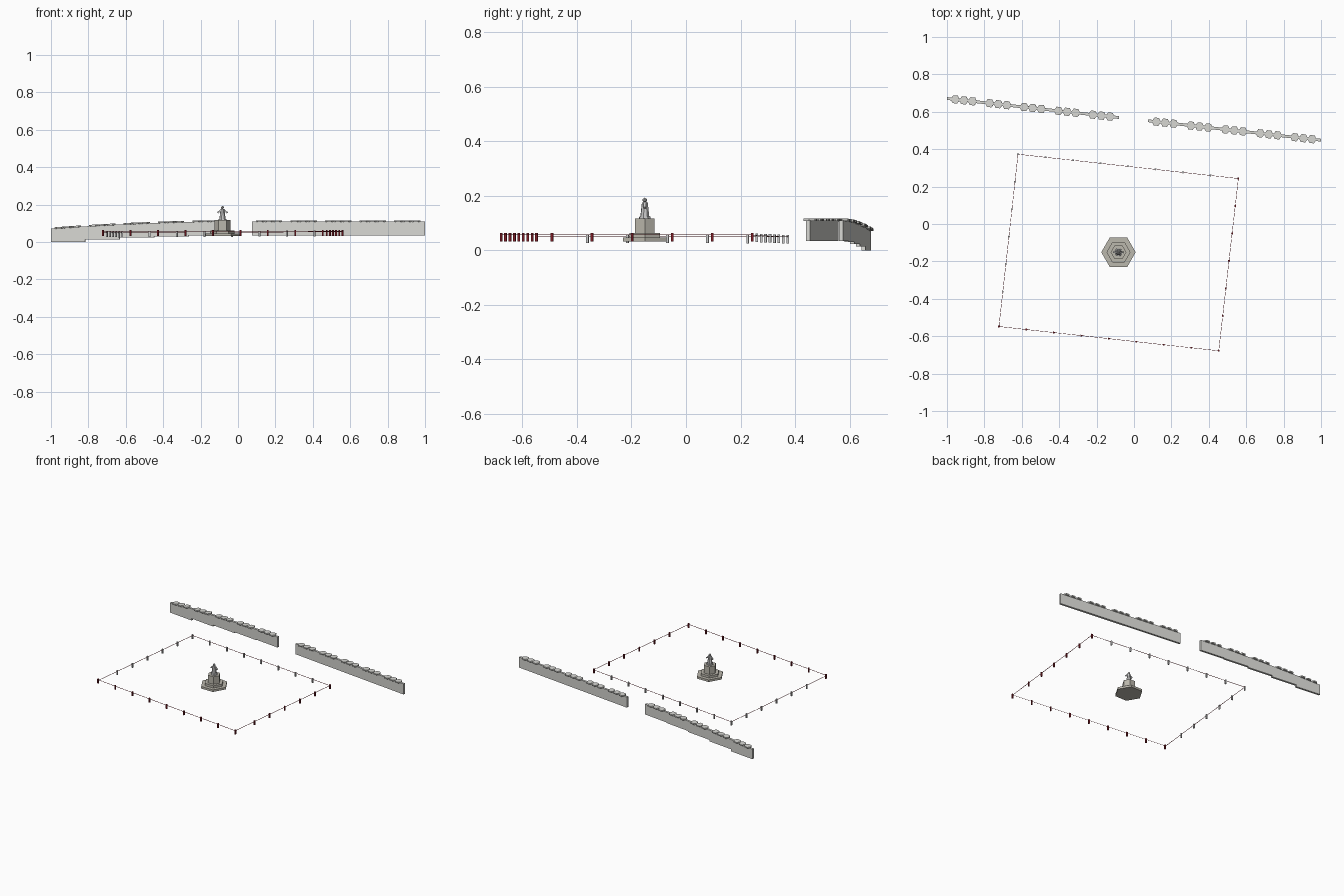
import bpy, bmesh, math
from mathutils import Vector, Matrix

if "Cube" in bpy.data.objects:
    bpy.data.objects.remove(bpy.data.objects["Cube"])

ROT = math.radians(-6.4)
HEX = Matrix.Rotation(math.pi / 6, 4, 'Z')  # turns hexagon corners to +-x


def mat(name, c):
    m = bpy.data.materials.new(name)
    m.diffuse_color = (*c, 1)
    m.use_nodes = True
    m.node_tree.nodes["Principled BSDF"].inputs["Base Color"].default_value = m.diffuse_color
    return m


red = mat("dark_red", (0.22, 0.012, 0.02))
tan = mat("tan_stone", (0.5, 0.48, 0.42))
pale = mat("pale_stone", (0.68, 0.68, 0.65))


def make(name, bm, m=None):
    bmesh.ops.recalc_face_normals(bm, faces=bm.faces)
    me = bpy.data.meshes.new(name)
    bm.to_mesh(me)
    bm.free()
    ob = bpy.data.objects.new(name, me)
    bpy.context.collection.objects.link(ob)
    if m:
        me.materials.append(m)


def box(bm, center, size, rot=Matrix()):
    bmesh.ops.create_cube(bm, size=1, matrix=Matrix.Translation(center) @ rot @ Matrix.Diagonal((*size, 1)))


def cone(bm, x, y, z0, z1, r0, r1, n=6):
    bmesh.ops.create_cone(bm, cap_ends=True, segments=n, radius1=r0, radius2=r1, depth=z1 - z0,
                          matrix=Matrix.Translation((x, y, (z0 + z1) / 2)) @ HEX)


def prism(bm, a, b, thick, bottom, ta, tb):
    # upright panel from a to b with a flat bottom and sloped top
    side = Vector((-(b - a).y, (b - a).x)).normalized() * thick / 2
    loops = []
    for s in (side, -side):
        loops.append([bm.verts.new((*(p + s), z)) for p, z in ((a, bottom), (b, bottom), (b, tb), (a, ta))])
    bm.faces.new(loops[0])
    bm.faces.new(loops[1][::-1])
    for i in range(4):
        j = (i + 1) % 4
        bm.faces.new((loops[0][i], loops[1][i], loops[1][j], loops[0][j]))


def wall(name, start, end, bottoms, tops):
    start, end = Vector(start), Vector(end)
    body, caps = bmesh.new(), bmesh.new()
    for i in range(5):
        a, b = start.lerp(end, i / 5), start.lerp(end, (i + 1) / 5)
        prism(body, a, b, 0.015, bottoms[i], tops[i], tops[i + 1])
        # three flat hexagonal caps per panel, following the slope
        tilt = math.atan2(tops[i + 1] - tops[i], (b - a).length)
        for k in (-1, 0, 1):
            t = 0.49 + 0.25 * k
            p = a.lerp(b, t)
            z = tops[i] + (tops[i + 1] - tops[i]) * t
            M = (Matrix.Translation((p.x, p.y, z + 0.002)) @ Matrix.Rotation(ROT, 4, 'Z')
                 @ Matrix.Rotation(-tilt, 4, 'Y') @ HEX)
            bmesh.ops.create_cone(caps, cap_ends=True, segments=6, radius1=0.0245, radius2=0.0245,
                                  depth=0.009, matrix=M)
    make(name, body, pale)
    make(name + "_caps", caps, pale)


# Back walls
wall("left_wall", (-1, 0.671), (-0.08, 0.569), (0, 0.014, 0.024, 0.031, 0.035),
     (0.071, 0.084, 0.094, 0.102, 0.108, 0.11))
wall("right_wall", (0.075, 0.552), (1, 0.448), (0.035,) * 5, (0.11,) * 6)

# Fence corners with ground heights
A = Vector((-0.62, 0.373, 0.025))
B = Vector((0.558, 0.243, 0.031))
C = Vector((0.453, -0.678, 0.033))
D = Vector((-0.722, -0.548, 0.033))
D2 = Vector((D.x, D.y, 0.028))
B2 = Vector((B.x, B.y, 0.033))


def fence(name, p, q, count, m):
    # posts every 0.148 from p towards q, joined by a thin rail
    posts, rail = bmesh.new(), bmesh.new()
    d = (q - p).normalized()
    for i in range(count):
        c = p + d * 0.1478 * i
        box(posts, c + Vector((0, 0, 0.0155)), (0.009, 0.009, 0.031), Matrix.Rotation(ROT, 4, 'Z'))
    r = d.to_track_quat('X', 'Z').to_matrix().to_4x4()
    box(rail, (p + q) / 2 + Vector((0, 0, 0.024)), ((q - p).length, 0.002, 0.002), r)
    make(name + "_posts", posts, m)
    make(name + "_rail", rail, red)


fence("front_fence", D, C, 9, red)
fence("right_fence", B2, C, 6, red)
fence("left_fence", A, D2, 6, None)
fence("back_fence", A, B, 8, None)

# Monument steps and pedestal
X, Y = -0.083, -0.151
bm = bmesh.new()
cone(bm, X, Y, 0.032, 0.047, 0.092, 0.092)
cone(bm, X, Y, 0.047, 0.063, 0.064, 0.064)
cone(bm, X, Y, 0.063, 0.117, 0.042, 0.042)
make("monument_base", bm, tan)

# Statue on top: tapered body, head, sloping arms
bm = bmesh.new()
cone(bm, X, Y, 0.117, 0.124, 0.022, 0.021, 8)
cone(bm, X, Y, 0.124, 0.176, 0.017, 0.011, 8)
bmesh.ops.create_icosphere(bm, subdivisions=1, radius=0.009, matrix=Matrix.Translation((X, Y, 0.184)))
for s in (-1, 1):
    box(bm, (X + s * 0.016, Y, 0.165), (0.026, 0.009, 0.008),
        Matrix.Rotation(ROT, 4, 'Z') @ Matrix.Rotation(s * 0.75, 4, 'Y'))
make("statue", bm)
